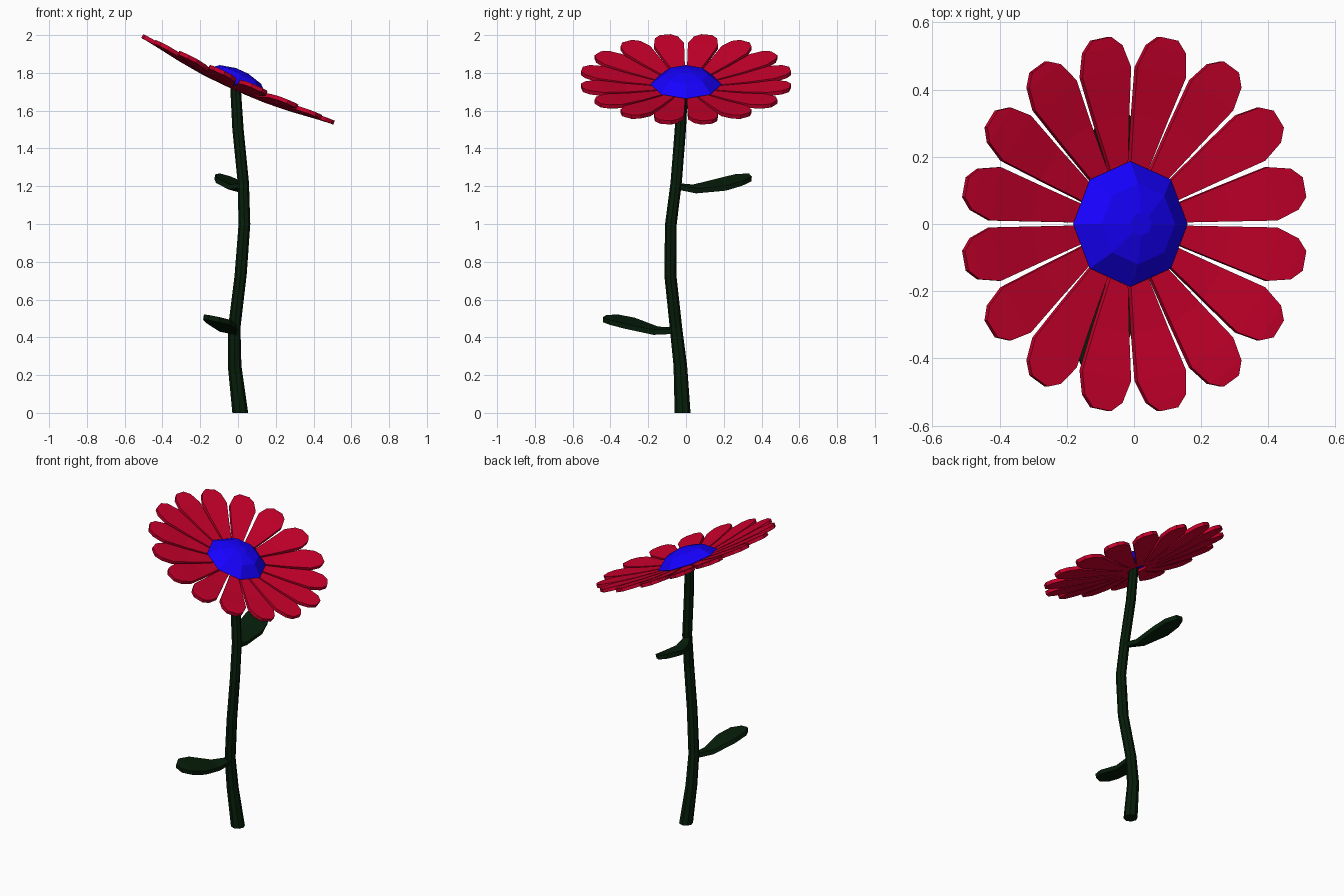
import bpy, bmesh
from math import radians, sin, cos, pi
from mathutils import Matrix, Vector

if "Cube" in bpy.data.objects:
    bpy.data.objects.remove(bpy.data.objects["Cube"])


def material(name, rgb):
    m = bpy.data.materials.new(name)
    m.diffuse_color = (*rgb, 1)
    m.use_nodes = True
    m.node_tree.nodes["Principled BSDF"].inputs["Base Color"].default_value = m.diffuse_color
    return m


RED = material("petal_red", (0.6, 0.0, 0.025))
BLUE = material("centre_blue", (0.008, 0.0, 1.0))
GREEN = material("stem_green", (0.002, 0.013, 0.003))


def skin(name, rings, mat, matrix=Matrix()):
    """Closed flat-shaded surface through rings of equal point count."""
    bm = bmesh.new()
    loops = [[bm.verts.new(matrix @ Vector(p)) for p in ring] for ring in rings]
    n = len(loops[0])
    for a, b in zip(loops, loops[1:]):
        for i in range(n):
            j = (i + 1) % n
            bm.faces.new((a[i], a[j], b[j], b[i]))
    bm.faces.new(loops[0][::-1])
    bm.faces.new(loops[-1])
    bmesh.ops.recalc_face_normals(bm, faces=bm.faces)
    me = bpy.data.meshes.new(name)
    bm.to_mesh(me)
    bm.free()
    me.materials.append(mat)
    ob = bpy.data.objects.new(name, me)
    bpy.context.collection.objects.link(ob)
    return ob


def circle(x, y, z, r, n=8):
    return [(x + r * cos(2 * pi * i / n), y + r * sin(2 * pi * i / n), z) for i in range(n)]


def blade(name, stations, thick, mat, matrix):
    """Flat blade along +X; stations are (distance, height, width)."""
    t = thick / 2
    rings = [[(x, -w / 2, z - t), (x, w / 2, z - t), (x, w / 2, z + t), (x, -w / 2, z + t)]
             for x, z, w in stations]
    return skin(name, rings, mat, matrix)


# Stem: gently S-bent eight-sided tube (x, y, z, radius)
stem = [(0.012, -0.018, 0, 0.042), (-0.018, -0.03, 0.25, 0.036), (-0.02, -0.053, 0.45, 0.033),
        (0.014, -0.083, 0.73, 0.032), (0.034, -0.08, 1.0, 0.031), (0.028, -0.052, 1.22, 0.03),
        (0.0, -0.03, 1.5, 0.03), (-0.013, -0.018, 1.72, 0.028)]
skin("stem", [circle(*s) for s in stem], GREEN)

# Two leaves: base position, heading, roll, stations
for name, base, yaw, roll, st in (
    ("upper_leaf", (0.02, -0.05, 1.2), 104.6, 15,
     [(0, 0, 0.035), (0.1, -0.015, 0.08), (0.25, 0.01, 0.155), (0.34, 0.035, 0.14), (0.4, 0.048, 0.06)]),
    ("lower_leaf", (-0.02, -0.055, 0.435), -107.7, -11,
     [(0, 0, 0.035), (0.11, 0.0, 0.09), (0.25, 0.04, 0.17), (0.34, 0.06, 0.15), (0.39, 0.065, 0.06)]),
):
    m = (Matrix.Translation(base) @ Matrix.Rotation(radians(yaw), 4, 'Z')
         @ Matrix.Rotation(radians(roll), 4, 'X'))
    blade(name, st, 0.027, GREEN, m)

# Flower head, tipped towards +X
head = Matrix.Translation((-0.02, 0, 1.72)) @ Matrix.Rotation(radians(24.3), 4, 'Y')

# Sixteen petals in a shallow bowl, meeting under the centre
petal = [(0.06, 0.002, 0.03), (0.18, 0.006, 0.062), (0.32, 0.02, 0.112),
         (0.46, 0.04, 0.162), (0.53, 0.048, 0.125), (0.562, 0.05, 0.06)]
for i in range(16):
    turn = Matrix.Rotation(radians(11.25 + 22.5 * i), 4, 'Z')
    blade(f"petal_{i + 1}", petal, 0.022, RED, head @ turn)

# Domed centre
dome = [(0.15, 0.006), (0.187, 0.022), (0.12, 0.079), (0.035, 0.1)]
skin("flower_centre", [circle(0, 0, z, r) for r, z in dome], BLUE, head)
